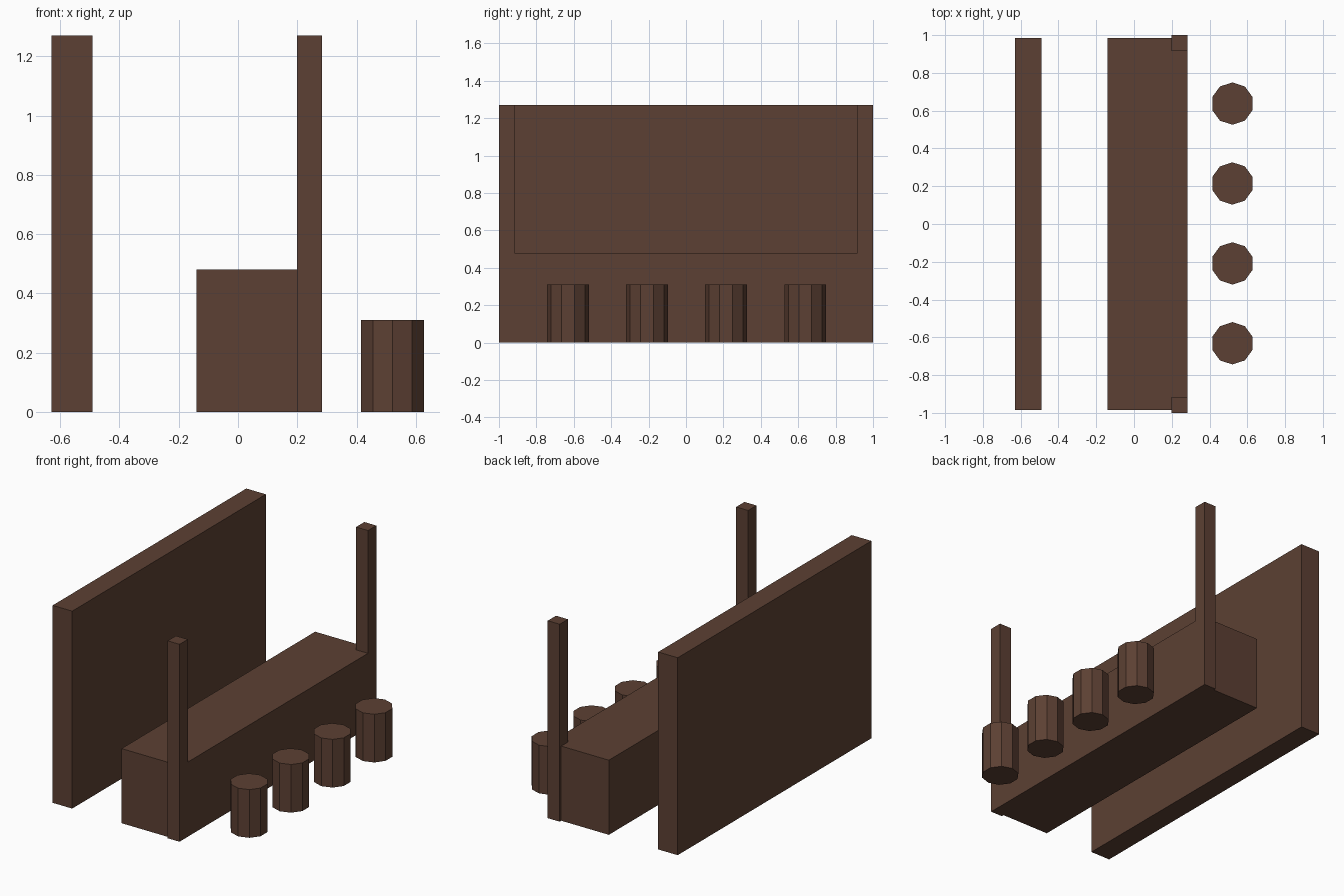
import bpy
from math import pi

default = bpy.data.objects.get("Cube")
if default:
    bpy.data.objects.remove(default, do_unlink=True)

# Single dark wood colour
wood = bpy.data.materials.new("dark_brown_wood")
wood.use_nodes = True
color = (0.107, 0.051, 0.033, 1)
wood.diffuse_color = color
wood.node_tree.nodes["Principled BSDF"].inputs["Base Color"].default_value = color


def finish(name):
    obj = bpy.context.object
    obj.name = name
    obj.data.materials.append(wood)
    bpy.ops.object.transform_apply(location=False, rotation=True, scale=True)
    return obj


def box(name, x0, x1, y0, y1, height):
    """Box standing on the ground between the given limits."""
    bpy.ops.mesh.primitive_cube_add(
        size=1, location=((x0 + x1) / 2, (y0 + y1) / 2, height / 2))
    bpy.context.object.scale = (x1 - x0, y1 - y0, height)
    return finish(name)


TALL = 1.27
HALF = 0.984

# Back wall and counter
box("back_wall", -0.63, -0.491, -HALF, HALF, TALL)
box("counter", -0.14, 0.2835, -HALF, HALF, 0.48)

# Posts at both ends of the counter
box("front_post", 0.199, 0.284, -1.0, -0.916, TALL)
box("back_post", 0.199, 0.284, 0.916, 1.0, TALL)

# Row of ten-sided stools
STOOL_HEIGHT = 0.31
for i in range(4):
    y = (i - 1.5) * 0.423 + 0.003
    bpy.ops.mesh.primitive_cylinder_add(
        vertices=10, radius=0.112, depth=STOOL_HEIGHT,
        location=(0.521, y, STOOL_HEIGHT / 2))
    finish(f"stool_{i + 1}")
